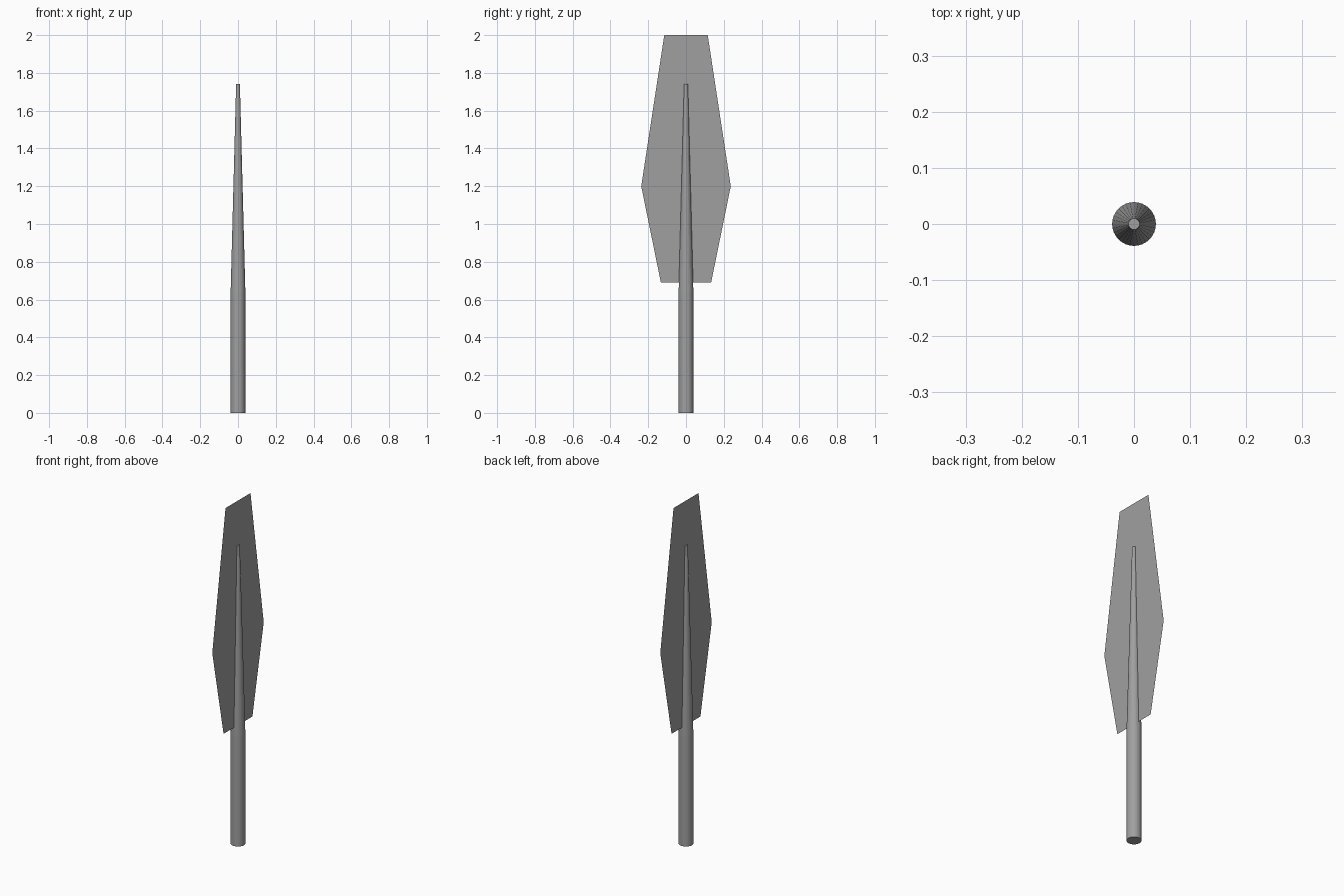
import bpy
import bmesh
import math

cube = bpy.data.objects.get("Cube")
if cube:
    bpy.data.objects.remove(cube, do_unlink=True)

grey = bpy.data.materials.new("plain_grey")
grey.use_nodes = True
colour = (0.35, 0.35, 0.35, 1)
grey.diffuse_color = colour
grey.node_tree.nodes["Principled BSDF"].inputs["Base Color"].default_value = colour


def add_object(name, bm):
    mesh = bpy.data.meshes.new(name)
    bm.to_mesh(mesh)
    bm.free()
    mesh.materials.append(grey)
    obj = bpy.data.objects.new(name, mesh)
    bpy.context.collection.objects.link(obj)
    return obj


# Round shaft: straight below, tapering to a blunt tip, capped at both ends
SIDES = 32
bm = bmesh.new()
rings = []
for radius, z in [(0.039, 0), (0.039, 0.64), (0.01, 1.74)]:
    angles = [2 * math.pi * i / SIDES for i in range(SIDES)]
    rings.append([bm.verts.new((radius * math.cos(a), radius * math.sin(a), z))
                  for a in angles])
for low, high in zip(rings, rings[1:]):
    for i in range(SIDES):
        j = (i + 1) % SIDES
        bm.faces.new((low[i], low[j], high[j], high[i]))
bm.faces.new(rings[0][::-1])
bm.faces.new(rings[-1])
add_object("shaft", bm)

# Flat sheet blade, mirrored across the shaft
outline = [(0.133, 0.69), (0.237, 1.2), (0.115, 2)]
points = outline + [(-y, z) for y, z in reversed(outline)]
bm = bmesh.new()
bm.faces.new([bm.verts.new((0, y, z)) for y, z in points])
add_object("blade", bm)
